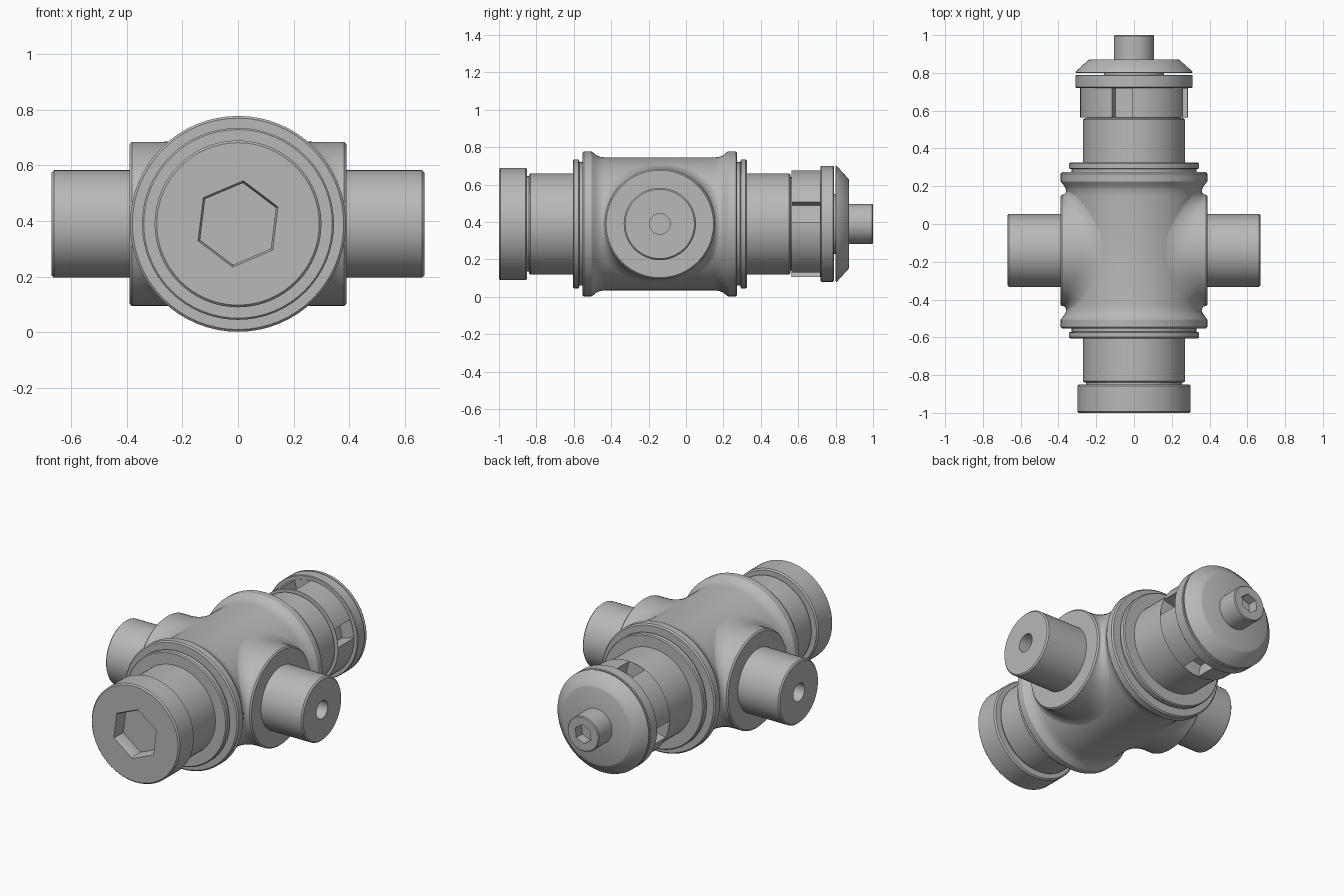
import bpy
import bmesh
from math import pi, sin, cos, sqrt, radians
from mathutils import Matrix, Vector

CZ = 0.39          # height of the main axis
BOSS_Y = -0.14     # position of the side bosses along the main axis
BODY_R = 0.355
SEG = 64

old = bpy.data.objects.get("Cube")
if old:
    bpy.data.objects.remove(old, do_unlink=True)

metal = bpy.data.materials.new("grey metal")
metal.use_nodes = True
metal.diffuse_color = (0.48, 0.48, 0.48, 1)
metal.node_tree.nodes["Principled BSDF"].inputs["Base Color"].default_value = metal.diffuse_color


def finish(name, bm):
    bmesh.ops.recalc_face_normals(bm, faces=bm.faces)
    mesh = bpy.data.meshes.new(name)
    bm.to_mesh(mesh)
    bm.free()
    mesh.materials.append(metal)
    ob = bpy.data.objects.new(name, mesh)
    bpy.context.collection.objects.link(ob)
    return ob


def along_y(a, r, t):
    return (r * cos(t), a, CZ + r * sin(t))


def along_x(side):
    return lambda a, r, t: (side * a, BOSS_Y + r * cos(t), CZ + r * sin(t))


def lathe(name, profile, place=along_y):
    """Closed turned solid; profile is a list of (axial, radius) or a function of angle."""
    bm = bmesh.new()
    columns = []
    for i in range(SEG):
        t = 2 * pi * i / SEG
        points = profile(t) if callable(profile) else profile
        columns.append([bm.verts.new(place(a, r, t)) for a, r in points])
    for i, col in enumerate(columns):
        nxt = columns[(i + 1) % SEG]
        for j in range(len(col) - 1):
            bm.faces.new((col[j], col[j + 1], nxt[j + 1], nxt[j]))
    bm.faces.new([c[0] for c in columns])
    bm.faces.new([c[-1] for c in columns])
    return finish(name, bm)


def chamfered(a0, a1, r, c=0.008):
    return [(a0, r - c), (a0 + c, r), (a1 - c, r), (a1, r - c)]


def select_only(ob):
    bpy.ops.object.select_all(action='DESELECT')
    ob.select_set(True)
    bpy.context.view_layer.objects.active = ob


def cut(ob, cutter):
    cutter.hide_render = True
    mod = ob.modifiers.new("cut", 'BOOLEAN')
    mod.operation = 'DIFFERENCE'
    mod.solver = 'EXACT'
    mod.object = cutter
    select_only(ob)
    bpy.ops.object.modifier_apply(modifier=mod.name)
    bpy.data.objects.remove(cutter, do_unlink=True)


def prism(y0, y1, r0, r1, sides, turn):
    """Tapered polygonal cutter along y."""
    bm = bmesh.new()
    rings = [[bm.verts.new(along_y(y, r, turn + 2 * pi * i / sides)) for i in range(sides)]
             for y, r in ((y0, r0), (y1, r1))]
    for i in range(sides):
        k = (i + 1) % sides
        bm.faces.new((rings[0][i], rings[0][k], rings[1][k], rings[1][i]))
    bm.faces.new(rings[0])
    bm.faces.new(rings[1])
    return finish("socket_cutter", bm)


parts = []

# Central body with a flared flange and a stepped ring at each end
body_mid = -0.14
half = [(0.465, 0.335), (0.465, 0.339), (0.459, 0.345), (0.434, 0.345), (0.43, 0.33), (0.414, 0.33),
        (0.414, 0.38), (0.406, 0.388), (0.366, 0.388), (0.357, 0.382), (0.34, 0.368), (0.32, 0.359),
        (0.29, BODY_R)]
parts.append(lathe("body", [(body_mid - a, r) for a, r in half]
                   + [(body_mid + a, r) for a, r in reversed(half)]))

# Necks at front and back
parts.append(lathe("front_neck", chamfered(-0.84, -0.55, 0.27)))
parts.append(lathe("back_neck", chamfered(0.25, 0.56, 0.27)))

# Front plug with hexagonal socket
parts.append(lathe("front_plug_stem", [(-0.87, 0.255), (-0.82, 0.255)]))
plug = lathe("front_plug", chamfered(-1.0, -0.85, 0.30))
cut(plug, prism(-1.01, -0.985, 0.162, 0.148, 6, radians(23)))
cut(plug, prism(-1.02, -0.92, 0.148, 0.148, 6, radians(23)))
parts.append(plug)

# Back collar with four slots
collar = lathe("back_collar", [(0.55, 0.25), (0.565, 0.25), (0.565, 0.285), (0.73, 0.285)])
for i in range(4):
    bm = bmesh.new()
    bmesh.ops.create_cube(bm, size=1, matrix=Matrix.Diagonal((0.2, 0.15, 0.11, 1)))
    bmesh.ops.translate(bm, vec=Vector((0.3, 0.642, 0)), verts=bm.verts)
    turn = Matrix.Rotation(-radians(13 + 90 * i), 4, 'Y')
    bmesh.ops.transform(bm, matrix=Matrix.Translation((0, 0, CZ)) @ turn, verts=bm.verts)
    cut(collar, finish("slot_cutter", bm))
parts.append(collar)
parts.append(lathe("back_ring", chamfered(0.72, 0.79, 0.31, 0.004)))

# Conical washer, its spacer and the end screw
parts.append(lathe("spacer", [(0.78, 0.16), (0.81, 0.16)]))
parts.append(lathe("cone_washer", [(0.80, 0.305), (0.803, 0.31), (0.808, 0.308), (0.868, 0.242), (0.871, 0.235)]))
screw = lathe("end_screw", chamfered(0.86, 1.0, 0.107, 0.005))
cut(screw, prism(0.94, 1.01, 0.058, 0.058, 6, radians(23)))
parts.append(screw)


# Side boss blended into the round body
def boss_profile(t):
    r0 = 0.295
    r1 = r0 + 0.07 * abs(cos(t)) + 0.024 * abs(sin(t))

    def skin(r):
        return sqrt(BODY_R ** 2 - (r * sin(t)) ** 2)

    corner = Vector((min(skin(r0), 0.365), r0))
    start = Vector((skin(r1) - 0.004, r1))
    end = Vector((min(corner.x + 0.08, 0.376), r0))
    points = [(0.05, 0.2)]
    for k in range(9):
        u = k / 8
        p = start * (1 - u) ** 2 + corner * 2 * u * (1 - u) + end * u ** 2
        points.append((p.x, p.y))
    return points + [(0.382, r0), (0.39, r0 - 0.008)]


# Side bosses and trunnions with a centre hole
for side, word in ((1, "left"), (-1, "right")):
    place = along_x(side)
    parts.append(lathe(word + "_boss", boss_profile, place))
    trunnion = lathe(word + "_trunnion", chamfered(0.36, 0.67, 0.193), place)
    cut(trunnion, lathe("hole_cutter", [(0.57, 0.055), (0.7, 0.055)], place))
    parts.append(trunnion)

for ob in parts:
    select_only(ob)
    bpy.ops.object.shade_smooth_by_angle(angle=radians(30))
